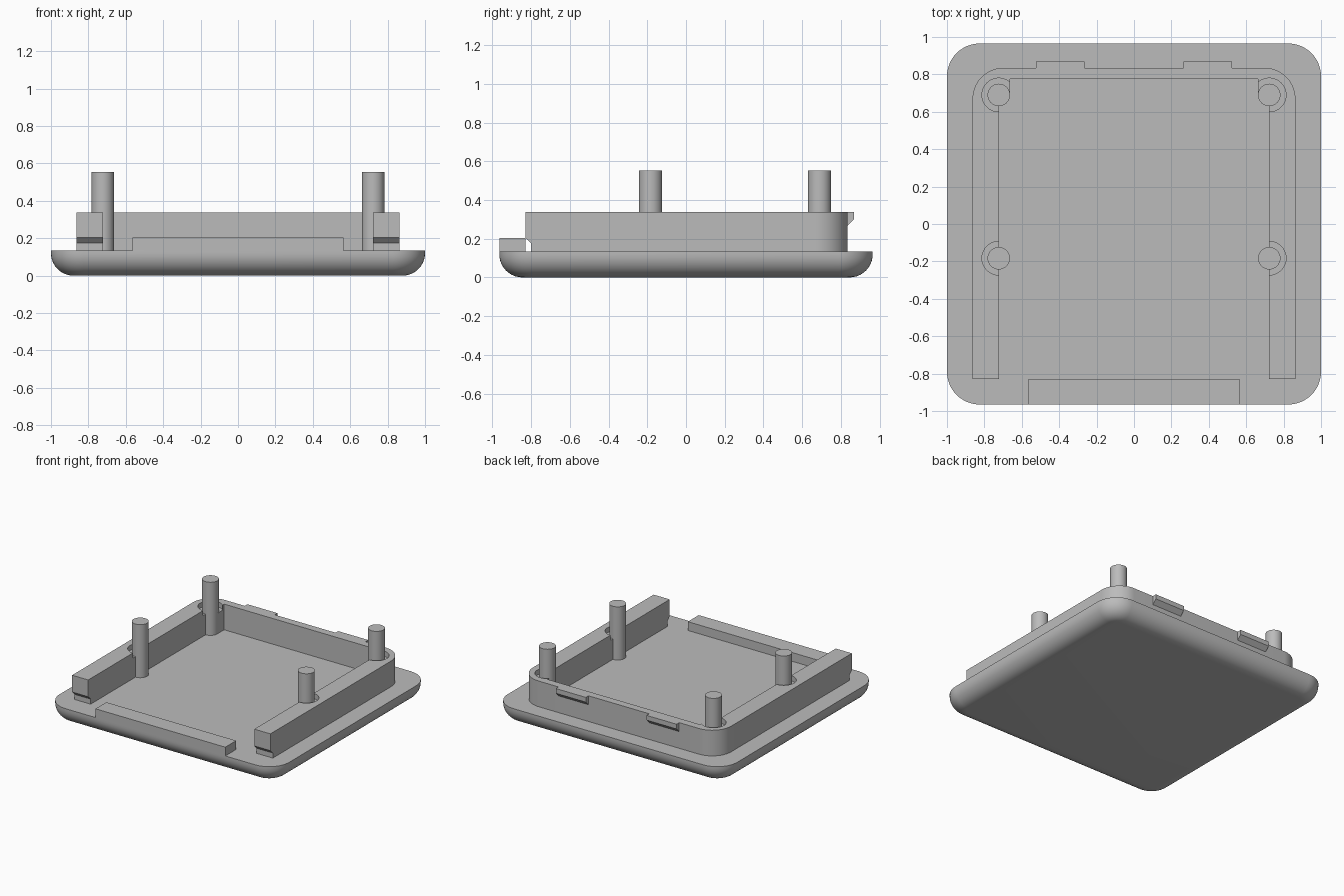
import bpy, bmesh
from math import sin, cos, pi, radians

if "Cube" in bpy.data.objects:
    bpy.data.objects.remove(bpy.data.objects["Cube"], do_unlink=True)

grey = bpy.data.materials.new("plain grey")
grey.use_nodes = True
grey.diffuse_color = (0.5, 0.5, 0.5, 1)
grey.node_tree.nodes["Principled BSDF"].inputs["Base Color"].default_value = (0.5, 0.5, 0.5, 1)

PLATE_TOP, WALL_TOP, PIN_TOP, LIP_TOP = 0.135, 0.337, 0.553, 0.204
PIN_X, PIN_R, POCKET_R = 0.723, 0.06, 0.09
PIN_YS = (-0.183, 0.69)


def arc(cx, cy, r, a0, a1, n):
    angles = [radians(a0 + (a1 - a0) * i / n) for i in range(n + 1)]
    return [(cx + r * cos(a), cy + r * sin(a)) for a in angles]


def rounded_rect(hx, hy, r):
    pts = []
    for sx, sy, start in ((1, 1, 0), (-1, 1, 90), (-1, -1, 180), (1, -1, 270)):
        pts += arc(sx * (hx - r), sy * (hy - r), r, start, start + 90, 12)
    return pts


def loft(name, rings):
    """Skin a stack of equal point rings and cap both ends."""
    bm = bmesh.new()
    loops = [[bm.verts.new(p) for p in ring] for ring in rings]
    for a, b in zip(loops, loops[1:]):
        for i in range(len(a)):
            j = (i + 1) % len(a)
            bm.faces.new((a[i], a[j], b[j], b[i]))
    bm.faces.new(loops[0][::-1])
    bm.faces.new(loops[-1])
    bmesh.ops.recalc_face_normals(bm, faces=bm.faces[:])
    mesh = bpy.data.meshes.new(name)
    bm.to_mesh(mesh)
    bm.free()
    mesh.materials.append(grey)
    obj = bpy.data.objects.new(name, mesh)
    bpy.context.collection.objects.link(obj)
    return obj


def prism(name, outline, lo, hi, axis="z"):
    """Extrude an (x, y) outline along z, or a (y, z) outline along x."""
    if axis == "z":
        return loft(name, [[(u, v, h) for u, v in outline] for h in (lo, hi)])
    return loft(name, [[(h, u, v) for u, v in outline] for h in (lo, hi)])


def activate(obj):
    bpy.ops.object.select_all(action="DESELECT")
    obj.select_set(True)
    bpy.context.view_layer.objects.active = obj


def cut(obj, cutter):
    mod = obj.modifiers.new("cut", "BOOLEAN")
    mod.operation, mod.solver, mod.object = "DIFFERENCE", "EXACT", cutter
    activate(obj)
    bpy.ops.object.modifier_apply(modifier=mod.name)
    bpy.data.objects.remove(cutter, do_unlink=True)


def smooth(obj):
    activate(obj)
    bpy.ops.object.shade_smooth_by_angle(angle=radians(30))


# Base plate with a rounded underside edge
fillet = 0.12
rings = []
for i in range(11):
    a = pi / 2 * i / 10
    inset = fillet * (1 - sin(a))
    outline = rounded_rect(1 - inset, 0.965 - inset, 0.175 - inset)
    rings.append([(x, y, fillet * (1 - cos(a))) for x, y in outline])
rings.append([(x, y, PLATE_TOP) for x, y in rounded_rect(1, 0.965, 0.175)])
smooth(loft("base_plate", rings))

# U-shaped wall, open at the front, thickened beside the rear pins
half = [(0.863, -0.83)] + arc(0.698, 0.67, 0.165, 0, 90, 16)
inner = [(0.663, 0.775), (0.663, 0.69), (PIN_X, 0.69), (PIN_X, -0.83)]
outline = half + [(-x, y) for x, y in half[::-1]]
outline += [(-x, y) for x, y in inner[::-1]] + inner
wall = prism("wall", outline, 0.125, WALL_TOP)

# Undercut at the front ends of the wall
cut(wall, prism("undercut", [(-0.9, 0.1), (-0.9, 0.235), (-0.86, 0.235),
                             (-0.8, 0.175), (-0.8, 0.1)], -1, 1, "x"))

# Pins, each in a shallow round pocket in the wall top
for side, sx in (("left", 1), ("right", -1)):
    for place, y in zip(("front", "rear"), PIN_YS):
        x = sx * PIN_X
        cut(wall, prism("pocket", arc(x, y, POCKET_R, 0, 360, 40)[:-1],
                        WALL_TOP - 0.04, WALL_TOP + 0.1))
        smooth(prism(f"{place}_{side}_pin", arc(x, y, PIN_R, 0, 360, 32)[:-1],
                     0.125, PIN_TOP))

    # Snap hook on the outside of the rear wall
    lo, hi = sorted((sx * 0.265, sx * 0.525))
    prism(f"{side}_hook", [(0.825, WALL_TOP), (0.825, 0.26), (0.835, 0.267),
                           (0.868, 0.3), (0.868, WALL_TOP)], lo, hi, "x")
smooth(wall)

# Raised lip along the front edge
prism("front_lip", [(-0.965, 0.125), (-0.83, 0.125), (-0.83, LIP_TOP),
                    (-0.965, LIP_TOP)], -0.565, 0.565, "x")
